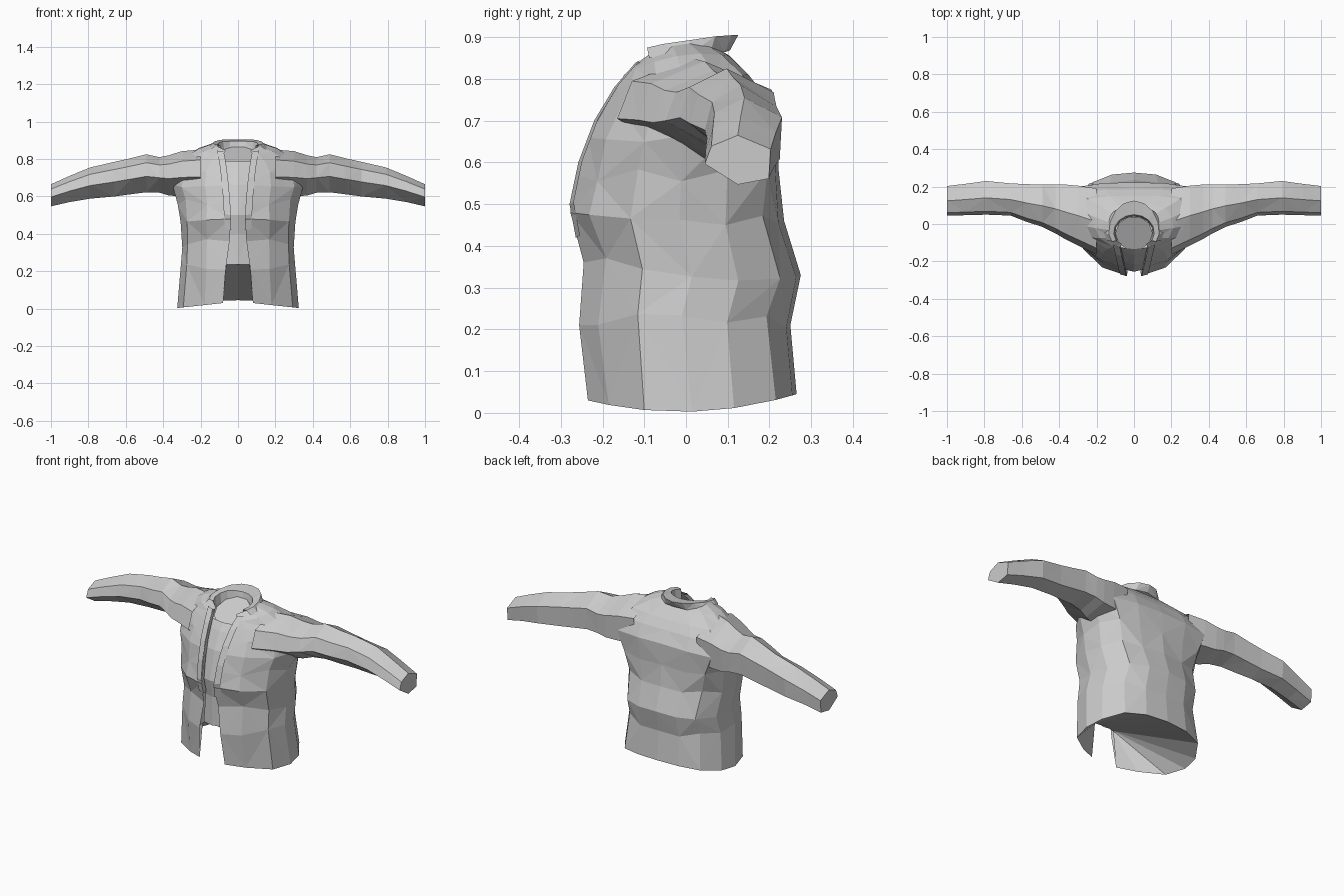
import bpy, random
from math import sin, cos, pi

if "Cube" in bpy.data.objects:
    bpy.data.objects.remove(bpy.data.objects["Cube"])

random.seed(4)


def lerp(a, b, t):
    return a + (b - a) * t


def make(name, verts, faces, mirror=True):
    """Create a mesh object, optionally mirrored across x = 0."""
    me = bpy.data.meshes.new(name)
    me.from_pydata(verts, [], faces)
    ob = bpy.data.objects.new(name, me)
    bpy.context.collection.objects.link(ob)
    if mirror:
        m = ob.modifiers.new("mirror", 'MIRROR')
        m.use_clip = True
        m.merge_threshold = 0.002
    return ob


def loft(name, rings, closed=False, cap=False):
    """Skin equal-length rings of points with alternating creased triangles."""
    n = len(rings[0])
    verts = [p for r in rings for p in r]
    faces = []
    for i in range(len(rings) - 1):
        for j in range(n if closed else n - 1):
            k = (j + 1) % n
            a, b, c, d = i * n + j, i * n + k, (i + 1) * n + k, (i + 1) * n + j
            faces += [(a, b, c), (a, c, d)] if (i + j) % 2 else [(a, b, d), (b, c, d)]
    if cap:
        faces.append(tuple(range((len(rings) - 1) * n, len(rings) * n)))
    return make(name, verts, faces)


# Half sections: (fraction of half width, fraction front to back)
WAIST = [(0, 0), (.55, .1), (.9, .27), (1, .5), (.95, .7), (.74, .9), (.4, .98), (0, 1)]
CHEST = [(0, 0), (.5, .1), (.85, .3), (1, .5), (1, .75), (.85, .95), (.45, 1), (0, 1)]


def body_ring(zf, zs, zb, w, yf, yb, edge, chest=0.0, jitter=0.0):
    pts = []
    for i, (p, q) in enumerate(zip(WAIST, CHEST)):
        fx, t = lerp(p[0], q[0], chest), lerp(p[1], q[1], chest)
        x = edge if i == 0 else fx * w
        z = lerp(zf, zb, t) + (zs - (zf + zb) / 2) * 4 * t * (1 - t)
        y = lerp(yf, yb, t)
        if 0 < i < len(WAIST) - 1:
            x += random.uniform(-jitter, jitter) * .4
            y += random.uniform(-jitter, jitter)
            z += random.uniform(-jitter, jitter) * 2
        pts.append((x, y, z))
    return pts


# Jacket body, open down the front
body = [
    body_ring(.03, .003, .045, .325, -.235, .265, .08),
    body_ring(.21, .23, .21, .303, -.256, .25, .066, 0, .008),
    body_ring(.36, .34, .33, .297, -.245, .275, .045, 0, .01),
    body_ring(.48, .47, .46, .308, -.277, .235, .038, .2, .01),
    body_ring(.57, .57, .58, .32, -.26, .222, .042, .6, .008),
    body_ring(.66, .66, .70, .352, -.235, .222, .05, 1, .003),
    body_ring(.73, .74, .765, .34, -.195, .185, .058, 1),
    body_ring(.78, .805, .81, .29, -.165, .15, .065, 1),
    body_ring(.81, .855, .855, .21, -.148, .105, .07, .5),
    body_ring(.83, .885, .885, .12, -.125, .055, .074),
]
loft("jacket_body", body)

# Sloped lining under the jacket, from the bottom of the shirt to the hem
apex = (.06, -.235, .235)
n = len(body[0])
make("lining", [apex, (0, -.225, .235)] + body[0],
     [(0, i + 3, i + 2) for i in range(n - 1)] + [(0, 1, n + 1)])

# Sleeves: x, front y, back y, bottom z, top z
HEX = [(0, .42), (.1, .78), (.5, 1), (1, .72), (.97, .12), (.5, 0)]
stations = [
    (.20, -.165, .19, .60, .85), (.30, -.115, .205, .60, .842),
    (.37, -.08, .211, .605, .82), (.42, -.05, .212, .62, .81),
    (.49, -.015, .21, .622, .825), (.57, .01, .213, .612, .805),
    (.66, .045, .217, .60, .785), (.79, .05, .23, .588, .755),
    (.90, .047, .215, .57, .71), (1.0, .045, .203, .547, .665),
]
sleeve = [[(x, lerp(yf, yb, a), lerp(z0, z1, b)) for a, b in HEX]
          for x, yf, yb, z0, z1 in stations]
loft("sleeve", sleeve, closed=True, cap=True)

# Inner shirt strip recessed behind the front edges
strip = []
for z, w, y in [(.235, .062, -.235), (.40, .05, -.235), (.50, .048, -.255),
                (.66, .058, -.215), (.75, .072, -.165), (.79, .085, -.135)]:
    strip.append([(w, y + .012, z), (0, y, z)])
loft("shirt_front", strip)

# Lapel bands turned out along the front edges
lapel = []
for z, x, y in [(.42, .036, -.262), (.50, .04, -.277), (.60, .046, -.256),
                (.70, .055, -.218), (.78, .065, -.17), (.84, .078, -.118)]:
    lapel.append([(x, y + .025, z), (x, y - .002, z), (x + .035, y + .008, z + .005)])
loft("lapel", lapel)

# Collar wrapping the back of the neck: stand, top edge, then turned-out flap
collar = []
for i in range(6):
    a = lerp(-.16 * pi, .5 * pi, i / 5)
    c, s, t = max(cos(a), 0), sin(a), i / 5
    if i == 5:
        c = 0
    back = max(s, 0)
    collar.append([
        (.10 * c, -.045 + .085 * s, lerp(.82, .85, t)),
        (.108 * c, -.045 + .095 * s, lerp(.872, .895, min(1, t * 1.6))),
        (.135 * c, -.045 + .1 * s + .07 * back, lerp(.875, .905, min(1, t * 1.5))),
        (.165 * c, -.04 + .1 * s + .045 * back, lerp(.85, .868, t)),
    ])
loft("collar", collar)

# Tilted panel closing the neck hole
rim = [(.1 * cos(i * pi / 5), -.05 + .092 * sin(i * pi / 5), .822 + .045 * sin(i * pi / 5))
       for i in range(10)]
make("neck_panel", rim, [tuple(range(10))], mirror=False)
